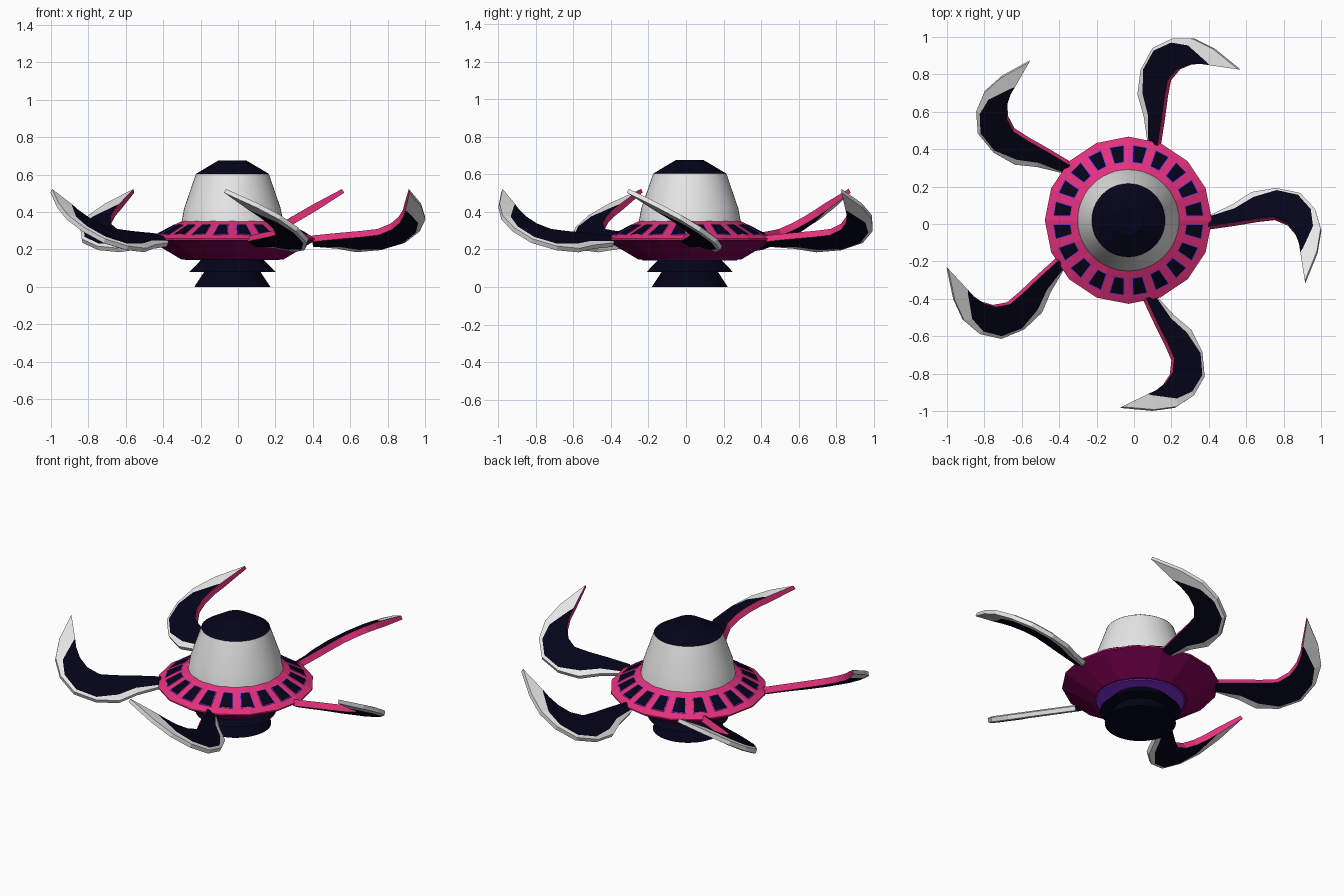
import bpy, bmesh, math
from mathutils import Vector, Matrix

if "Cube" in bpy.data.objects:
    bpy.data.objects.remove(bpy.data.objects["Cube"])

CX, CY = -0.03, 0.02  # hull axis


def mat(name, r, g, b):
    m = bpy.data.materials.new(name)
    m.diffuse_color = (r, g, b, 1)
    m.use_nodes = True
    m.node_tree.nodes["Principled BSDF"].inputs["Base Color"].default_value = m.diffuse_color
    return m


NAVY = mat("dark navy", 0.0012, 0.0012, 0.010)
WHITE = mat("off white", 0.86, 0.86, 0.86)
PINK = mat("hot pink", 0.78, 0.03, 0.20)
MAROON = mat("dark magenta", 0.21, 0.0005, 0.085)
PURPLE = mat("violet glow", 0.30, 0.035, 0.95)


def finish(bm, name, mats, smooth=False):
    bmesh.ops.recalc_face_normals(bm, faces=bm.faces)
    me = bpy.data.meshes.new(name)
    bm.to_mesh(me)
    bm.free()
    for m in mats:
        me.materials.append(m)
    ob = bpy.data.objects.new(name, me)
    bpy.context.collection.objects.link(ob)
    if smooth:
        bpy.ops.object.select_all(action='DESELECT')
        ob.select_set(True)
        bpy.context.view_layer.objects.active = ob
        bpy.ops.object.shade_smooth_by_angle(angle=math.radians(30))
    return ob


def lathe_bm(profile, n):
    """Closed turned solid from (radius, z) points, bottom to top."""
    bm = bmesh.new()
    rings = []
    for r, z in profile:
        rings.append([bm.verts.new((CX + r * math.cos(2 * math.pi * i / n),
                                    CY + r * math.sin(2 * math.pi * i / n), z))
                      for i in range(n)])
    for a, b in zip(rings, rings[1:]):
        for i in range(n):
            j = (i + 1) % n
            bm.faces.new((a[i], a[j], b[j], b[i]))
    bm.faces.new(rings[0][::-1])
    bm.faces.new(rings[-1])
    return bm


def turned(name, profile, material, n=48):
    return finish(lathe_bm(profile, n), name, [material], True)


# Thruster base, glow collar, dome and cap
turned("thruster_lower", [(.203, 0), (.15, .08)], NAVY)
turned("thruster_upper", [(.23, .08), (.165, .146), (.16, .18)], NAVY)
turned("glow_collar", [(.25, .142), (.27, .16)], PURPLE)
turned("dome", [(.272, .345), (.258, .42), (.195, .603)], WHITE)
turned("dome_cap", [(.196, .603), (.075, .675)], NAVY)

# Sixteen-sided saucer, pink above and magenta below
R_OUT, Z_OUT, R_IN, Z_IN = .447, .258, .27, .352
bm = lathe_bm([(.275, .147), (.447, .25), (R_OUT, Z_OUT), (R_IN, Z_IN)], 16)
for f in bm.faces:
    f.material_index = 0 if f.calc_center_median().z > .252 else 1
finish(bm, "saucer", [PINK, MAROON])


# Twenty windows: thin plates that follow the saucer's slope
def slope_point(angle, r, side, lift):
    """Point at radius r along the angle, moved sideways, on the slope."""
    x = r * math.cos(angle) - side * math.sin(angle)
    y = r * math.sin(angle) + side * math.cos(angle)
    step = math.pi / 8
    off = (math.atan2(y, x) % step) - step / 2
    ra = math.hypot(x, y) * math.cos(off) / math.cos(step / 2)
    z = Z_OUT + (R_OUT - ra) / (R_OUT - R_IN) * (Z_IN - Z_OUT)
    return (CX + x, CY + y, z + lift)


def windows(name, material, margin, lift):
    bm = bmesh.new()
    for k in range(20):
        ang = (k + .5) * math.pi / 10
        r0, r1 = .312 - margin, .397 + margin
        w0, w1 = .024 + margin, .036 + margin
        corners = [(r0, -w0), (r1, -w1), (r1, w1), (r0, w0)]
        lo = [bm.verts.new(slope_point(ang, r, s, -.003)) for r, s in corners]
        hi = [bm.verts.new(slope_point(ang, r, s, lift)) for r, s in corners]
        bm.faces.new(hi)
        bm.faces.new(lo[::-1])
        for i in range(4):
            j = (i + 1) % 4
            bm.faces.new((lo[i], lo[j], hi[j], hi[i]))
    finish(bm, name, [material])


windows("window_frames", PURPLE, .005, .003)
windows("window_panes", NAVY, 0, .0055)

# Curved blade arm: stations of inner edge, bevel line, outer edge
STATIONS = [
    ((.40, -.02), (.40, .03), (.40, .038)),
    ((.54, .00), (.54, .075), (.53, .10)),
    ((.66, .02), (.64, .135), (.63, .165)),
    ((.75, .03), (.765, .172), (.76, .187)),
    ((.82, .00), (.88, .147), (.89, .16)),
    ((.862, -.05), (.948, .07), (.97, .075)),
    ((.885, -.11), (.96, -.02), (1.0, -.03)),
    ((.892, -.16), (.905, -.14), (.98, -.15)),
]
TIP = (.915, -.31)
NORMAL = Vector((-.18, .56, 1)).normalized()
HALF = .019


def on_plane(p, side=0):
    x, y = p
    return Vector((x, y, .25 + .18 * (x - .42) - .56 * y)) + NORMAL * HALF * side


def build_arm(number, degrees):
    bm = bmesh.new()
    rings = []
    for a, b, c in STATIONS:
        pts = [on_plane(a, -1), on_plane(a, 1), on_plane(b, 1),
               on_plane(c, .65), on_plane(c, -.65), on_plane(b, -1)]
        rings.append([bm.verts.new(p) for p in pts])
    kinds = [1, 0, 2, 2, 2, 0]  # pink inner wall, navy flats, white blade
    for r, s in zip(rings, rings[1:]):
        for i in range(6):
            j = (i + 1) % 6
            bm.faces.new((r[i], r[j], s[j], s[i])).material_index = kinds[i]
    # pointed tip, white with the pink inner wall running out
    low, top = bm.verts.new(on_plane(TIP, -.6)), bm.verts.new(on_plane(TIP, .6))
    e = rings[-1]
    for loop, kind in (((e[0], e[1], top, low), 1), ((e[1], e[2], top), 2),
                       ((e[2], e[3], top), 2), ((e[3], e[4], low, top), 2),
                       ((e[4], e[5], low), 2), ((e[5], e[0], low), 2)):
        bm.faces.new(loop).material_index = kind
    bm.faces.new(rings[0])
    bmesh.ops.rotate(bm, verts=bm.verts, cent=(CX, CY, 0),
                     matrix=Matrix.Rotation(math.radians(degrees), 3, 'Z'))
    finish(bm, f"blade_arm_{number}", [NAVY, PINK, WHITE])


for n, deg in enumerate((0, 73, 141, 214, 287), 1):
    build_arm(n, deg)
